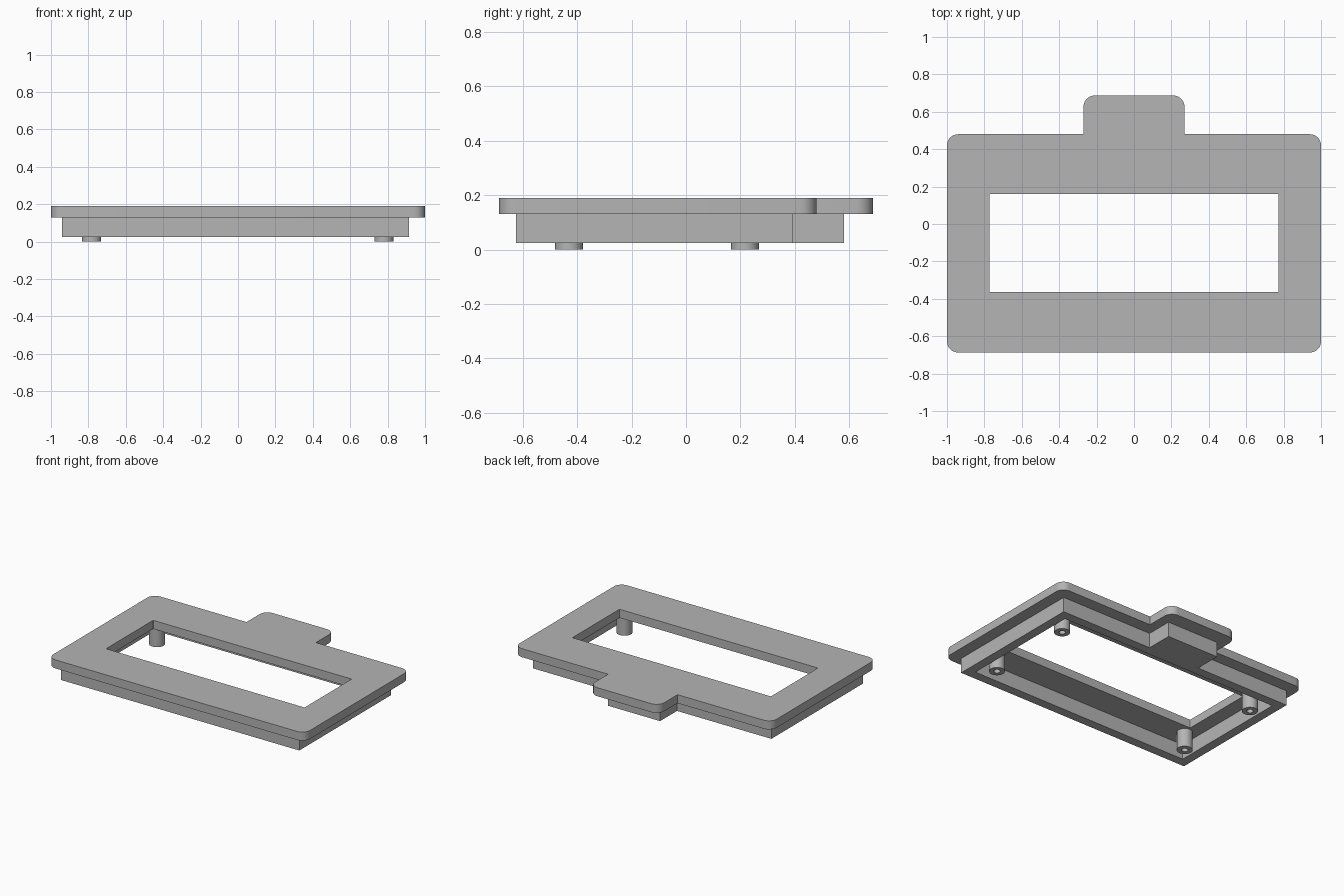
import bpy, bmesh, math
from mathutils import Vector

cube = bpy.data.objects.get("Cube")
if cube:
    bpy.data.objects.remove(cube, do_unlink=True)

GREY = (0.46, 0.46, 0.46, 1)
mat = bpy.data.materials.new("plain_grey")
mat.use_nodes = True
mat.diffuse_color = GREY
mat.node_tree.nodes["Principled BSDF"].inputs["Base Color"].default_value = GREY


def rounded(corners, segments=8):
    """Outline through (x, y, radius) corners, each rounded by its radius."""
    pts = []
    for i, (x, y, r) in enumerate(corners):
        p = Vector((x, y))
        if r == 0:
            pts.append(p)
            continue
        a = (Vector(corners[i - 1][:2]) - p).normalized() * r
        b = (Vector(corners[(i + 1) % len(corners)][:2]) - p).normalized() * r
        for k in range(segments + 1):
            t = k / segments * math.pi / 2
            pts.append(p + a * (1 - math.sin(t)) + b * (1 - math.cos(t)))
    return pts


def rect(x0, x1, y0, y1, r=0):
    return rounded([(x0, y0, r), (x1, y0, r), (x1, y1, r), (x0, y1, r)])


def circle(cx, cy, r, n=32):
    return [Vector((cx + r * math.cos(math.tau * k / n),
                    cy + r * math.sin(math.tau * k / n))) for k in range(n)]


def prism(name, loops, z0, z1):
    """Fill the first loop, leave the others as holes, and extrude upward."""
    bm = bmesh.new()
    edges = []
    for loop in loops:
        vs = [bm.verts.new((p.x, p.y, z0)) for p in loop]
        edges += [bm.edges.new((vs[i - 1], vs[i])) for i in range(len(vs))]
    bmesh.ops.triangle_fill(bm, edges=edges, use_beauty=True, normal=(0, 0, 1))
    new = bmesh.ops.extrude_face_region(bm, geom=bm.faces[:])["geom"]
    bmesh.ops.translate(bm, vec=(0, 0, z1 - z0),
                        verts=[g for g in new if isinstance(g, bmesh.types.BMVert)])
    bmesh.ops.recalc_face_normals(bm, faces=bm.faces[:])
    mesh = bpy.data.meshes.new(name)
    bm.to_mesh(mesh)
    bm.free()
    mesh.materials.append(mat)
    obj = bpy.data.objects.new(name, mesh)
    bpy.context.collection.objects.link(obj)
    bpy.ops.object.select_all(action="DESELECT")
    obj.select_set(True)
    bpy.context.view_layer.objects.active = obj
    bpy.ops.object.shade_smooth_by_angle(angle=math.radians(30))
    return obj


BASE, UNDER, TOP = 0.025, 0.13, 0.19
R = 0.06

# Cover plate with back tab and window
plate = rounded([(-1, -0.687, R), (1, -0.687, R), (1, 0.48, R), (0.27, 0.48, 0),
                 (0.27, 0.687, R), (-0.27, 0.687, R), (-0.27, 0.48, 0), (-1, 0.48, R)])
prism("cover_plate", [plate, rect(-0.773, 0.773, -0.364, 0.16, 0.005)], UNDER, TOP)

# Skirt wall under the plate, with a solid block under the tab
X0, X1, Y0, Y1, WALL = -0.94, 0.915, -0.625, 0.393, 0.065
skirt = rounded([(X0, Y0, 0), (X1, Y0, 0), (X1, Y1, 0), (0.2, Y1, 0),
                 (0.2, 0.581, 0), (-0.205, 0.581, 0), (-0.205, Y1, 0), (X0, Y1, 0)])
prism("skirt", [skirt, rect(X0 + WALL, X1 - WALL, Y0 + WALL, Y1 - WALL)], BASE, UNDER)

# Hollow screw posts
for side, x in (("right", -0.783), ("left", 0.78)):
    for end, y in (("front", -0.43), ("back", 0.217)):
        prism(f"{end}_{side}_post", [circle(x, y, 0.051), circle(x, y, 0.021)], 0, UNDER)
